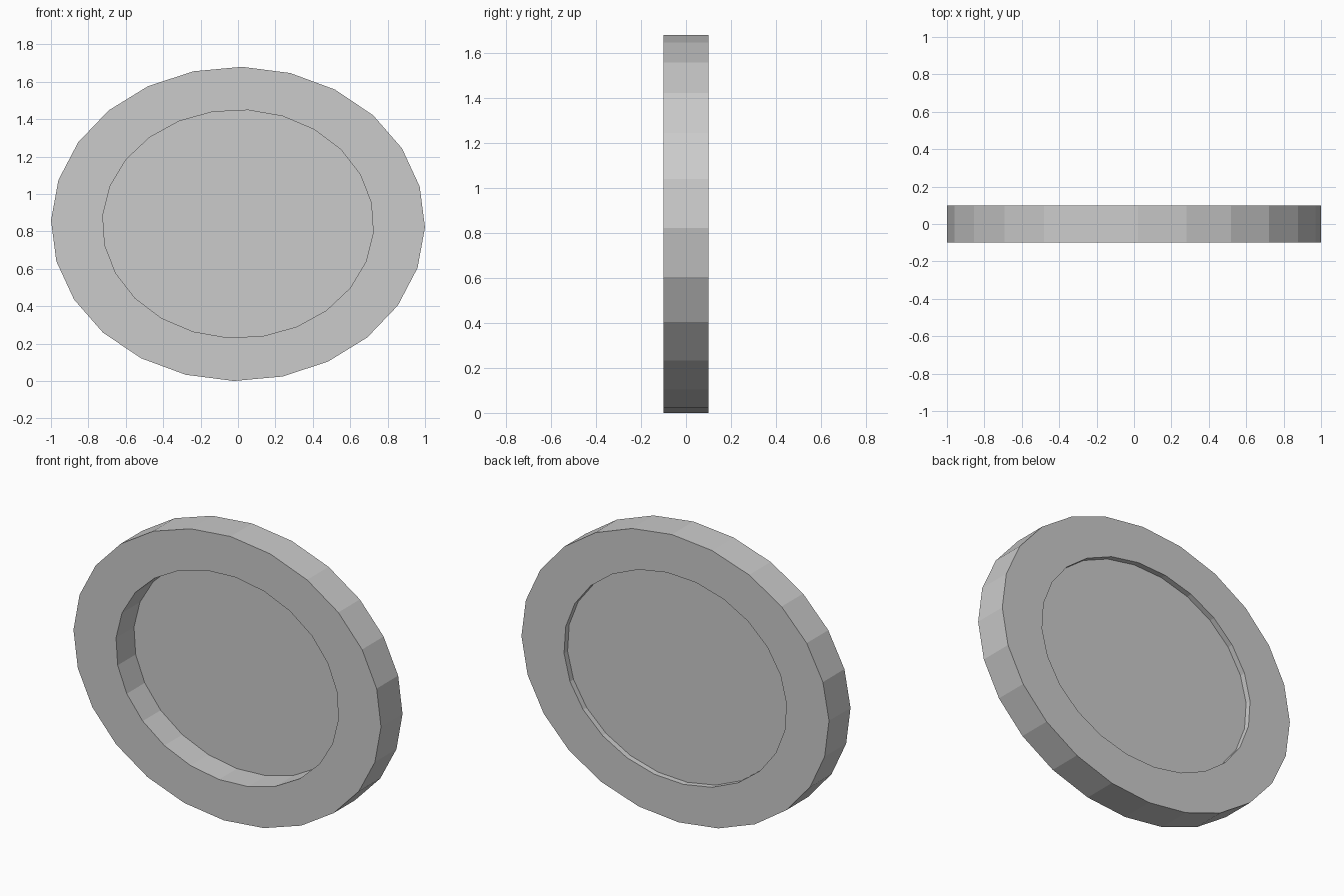
import bpy, bmesh
from math import sin, cos, radians, tau

if "Cube" in bpy.data.objects:
    bpy.data.objects.remove(bpy.data.objects["Cube"])

N = 24          # sides of the low-poly ovals
ZC = 0.84       # centre height


def oval(bm, rx, rz, phase, y):
    """Ring of vertices in the XZ plane, clockwise from the top."""
    return [bm.verts.new((rx * sin(a), y, ZC + rz * cos(a)))
            for a in (radians(phase) + tau * i / N for i in range(N))]


def bridge(bm, a, b):
    for i in range(N):
        j = (i + 1) % N
        bm.faces.new((a[i], a[j], b[j], b[i]))


def finish(bm, name):
    bmesh.ops.recalc_face_normals(bm, faces=bm.faces)
    mesh = bpy.data.meshes.new(name)
    bm.to_mesh(mesh)
    bm.free()
    bpy.context.collection.objects.link(bpy.data.objects.new(name, mesh))


OUTER = (1.0, 0.84, 1.25)
INNER = (0.725, 0.61, 4.3)

# Oval frame: outer wall, back face, inner wall, front face
bm = bmesh.new()
rings = [oval(bm, *OUTER, -0.1), oval(bm, *OUTER, 0.1),
         oval(bm, *INNER, 0.1), oval(bm, *INNER, -0.1)]
for k in range(4):
    bridge(bm, rings[k], rings[(k + 1) % 4])
finish(bm, "oval_frame")

# Thin glass sheet set near the back of the frame
bm = bmesh.new()
bm.faces.new(oval(bm, *INNER, 0.067)[::-1])
bm.normal_update()
mesh_face = bm.faces[:][0]
if mesh_face.normal.y > 0:
    mesh_face.normal_flip()
mesh = bpy.data.meshes.new("mirror_panel")
bm.to_mesh(mesh)
bm.free()
bpy.context.collection.objects.link(bpy.data.objects.new("mirror_panel", mesh))
